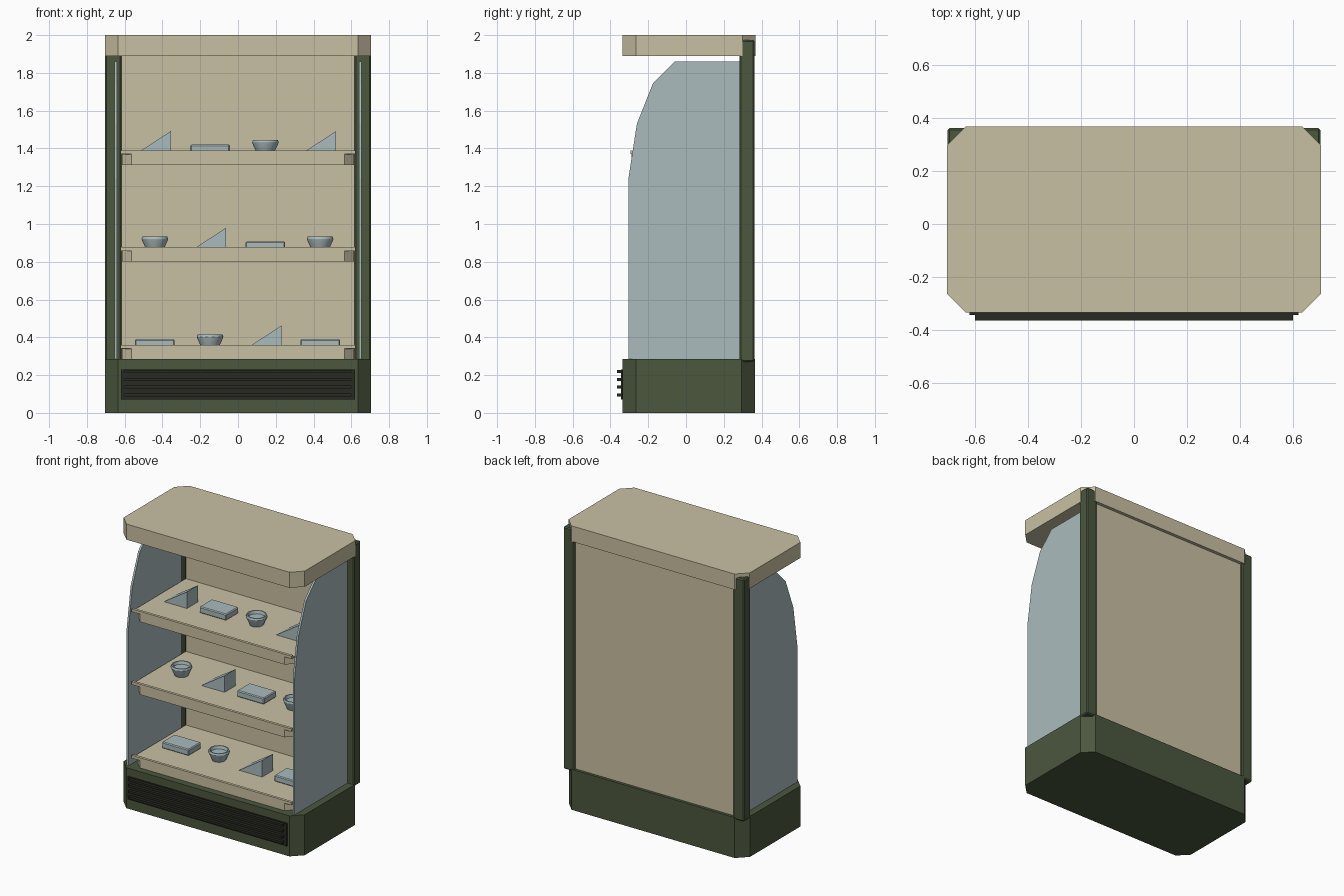
import bpy, bmesh
from mathutils import Vector

if "Cube" in bpy.data.objects:
    bpy.data.objects.remove(bpy.data.objects["Cube"])


def material(name, rgb):
    m = bpy.data.materials.new(name)
    m.diffuse_color = (*rgb, 1)
    m.use_nodes = True
    m.node_tree.nodes["Principled BSDF"].inputs["Base Color"].default_value = m.diffuse_color
    return m


TAN = material("warm_cream", (0.584, 0.527, 0.366))
GREEN = material("olive_green", (0.070, 0.095, 0.048))
GLASS = material("pale_blue_glass", (0.402, 0.497, 0.509))
DARK = material("vent_dark", (0.021, 0.023, 0.015))


def prism(name, points, offset, mat):
    """Extrude a closed outline of 3D points along an offset vector."""
    bm = bmesh.new()
    face = bm.faces.new([bm.verts.new(p) for p in points])
    ext = bmesh.ops.extrude_face_region(bm, geom=[face])
    moved = [v for v in ext["geom"] if isinstance(v, bmesh.types.BMVert)]
    bmesh.ops.translate(bm, verts=moved, vec=Vector(offset))
    bmesh.ops.recalc_face_normals(bm, faces=bm.faces)
    mesh = bpy.data.meshes.new(name)
    bm.to_mesh(mesh)
    bm.free()
    mesh.materials.append(mat)
    ob = bpy.data.objects.new(name, mesh)
    bpy.context.collection.objects.link(ob)
    return ob


def slab(name, x0, x1, y0, y1, z0, z1, mat, front_cut=0, back_cut=0, bevel=0):
    """Box with optional 45 degree cuts on its front and back vertical corners."""
    pts = []
    for x, y, sx, sy, c in ((x0, y0, 1, 1, front_cut), (x1, y0, -1, 1, front_cut),
                            (x1, y1, -1, -1, back_cut), (x0, y1, 1, -1, back_cut)):
        corner = [(x, y + sy * c, z0), (x + sx * c, y, z0)] if c else [(x, y, z0)]
        pts += corner if sx == sy else corner[::-1]
    ob = prism(name, pts, (0, 0, z1 - z0), mat)
    if bevel:
        b = ob.modifiers.new("edge_bevel", "BEVEL")
        b.width, b.segments = bevel, 1
    return ob


# Cabinet body: plinth, canopy and back wall
slab("plinth", -.705, .705, -.335, .365, 0, .285, GREEN, .07, .07)
slab("canopy", -.705, .705, -.335, .368, 1.89, 2.0, TAN, .07, .07)
slab("back_panel", -.63, .63, .305, .345, .28, 1.895, TAN)

# Corner posts and curved glass sides
glass_profile = [(.29, .28), (-.305, .28), (-.305, 1.24), (-.26, 1.53),
                 (-.175, 1.745), (-.06, 1.86), (.29, 1.86)]
for side, s in (("left", -1), ("right", 1)):
    xs = sorted((s * .618, s * .704))
    slab(side + "_post", *xs, .283, .362, .27, 1.975, GREEN, bevel=.008)
    prism(side + "_glass", [(s * .64, y, z) for y, z in glass_profile],
          (s * .014, 0, 0), GLASS)

# Vent with louvres on the plinth front
slab("vent_panel", -.62, .62, -.344, -.33, .07, .23, DARK)
for i in range(4):
    z = .088 + i * .041
    slab(f"vent_slat_{i + 1}", -.6, .6, -.365, -.34, z, z + .015, DARK)


# Goods
def carton(name, x, z):
    slab(name, x - .105, x + .105, -.07, .07, z, z + .045, GLASS, bevel=.006)


def wedge(name, x, z):
    prism(name, [(x - .095, -.06, z), (x + .085, -.06, z), (x + .085, -.06, z + .117)],
          (0, .12, 0), GLASS)


def bowl(name, x, z):
    # outer wall, rim and hollow inside
    rings = [(.045, 0), (.068, .05), (.07, .058), (.066, .07), (.058, .07), (.052, .05)]
    n = 12
    bpy.ops.mesh.primitive_circle_add(vertices=n, radius=rings[0][0],
                                      fill_type="NGON", location=(x, 0, z))
    ob = bpy.context.object
    ob.name = name
    bm = bmesh.new()
    bm.from_mesh(ob.data)
    face = bm.faces[:][0]
    bottom = bm.faces.new([bm.verts.new(v.co) for v in reversed(face.verts)])
    for (r0, h0), (r1, h1) in zip(rings, rings[1:]):
        face = bmesh.ops.extrude_discrete_faces(bm, faces=[face])["faces"][0]
        for v in face.verts:
            v.co = (v.co.x * r1 / r0, v.co.y * r1 / r0, h1)
    bmesh.ops.remove_doubles(bm, verts=bm.verts, dist=1e-5)
    bmesh.ops.recalc_face_normals(bm, faces=bm.faces)
    bm.to_mesh(ob.data)
    bm.free()
    ob.data.materials.append(GLASS)
    bpy.ops.object.shade_smooth_by_angle()


# Shelves: board, raised front lip and chamfered tray, stocked in a rotating order
slots = (-.44, -.148, .145, .435)
goods = {"wedge": wedge, "carton": carton, "bowl": bowl}
order = list(goods)
for level, (top, start) in enumerate(((.36, 1), (.878, 2), (1.39, 0)), 1):
    slab(f"shelf_{level}_board", -.62, .62, -.285, .306, top - .022, top - .015, TAN)
    slab(f"shelf_{level}_lip", -.622, .622, -.294, -.275, top - .02, top, TAN)
    slab(f"shelf_{level}_tray", -.615, .615, -.288, .306, top - .077, top - .02, TAN,
         front_cut=.052)
    for k, x in enumerate(slots):
        kind = order[(start + k) % 3]
        goods[kind](f"shelf_{level}_{kind}_{k + 1}", x, top - .015)
